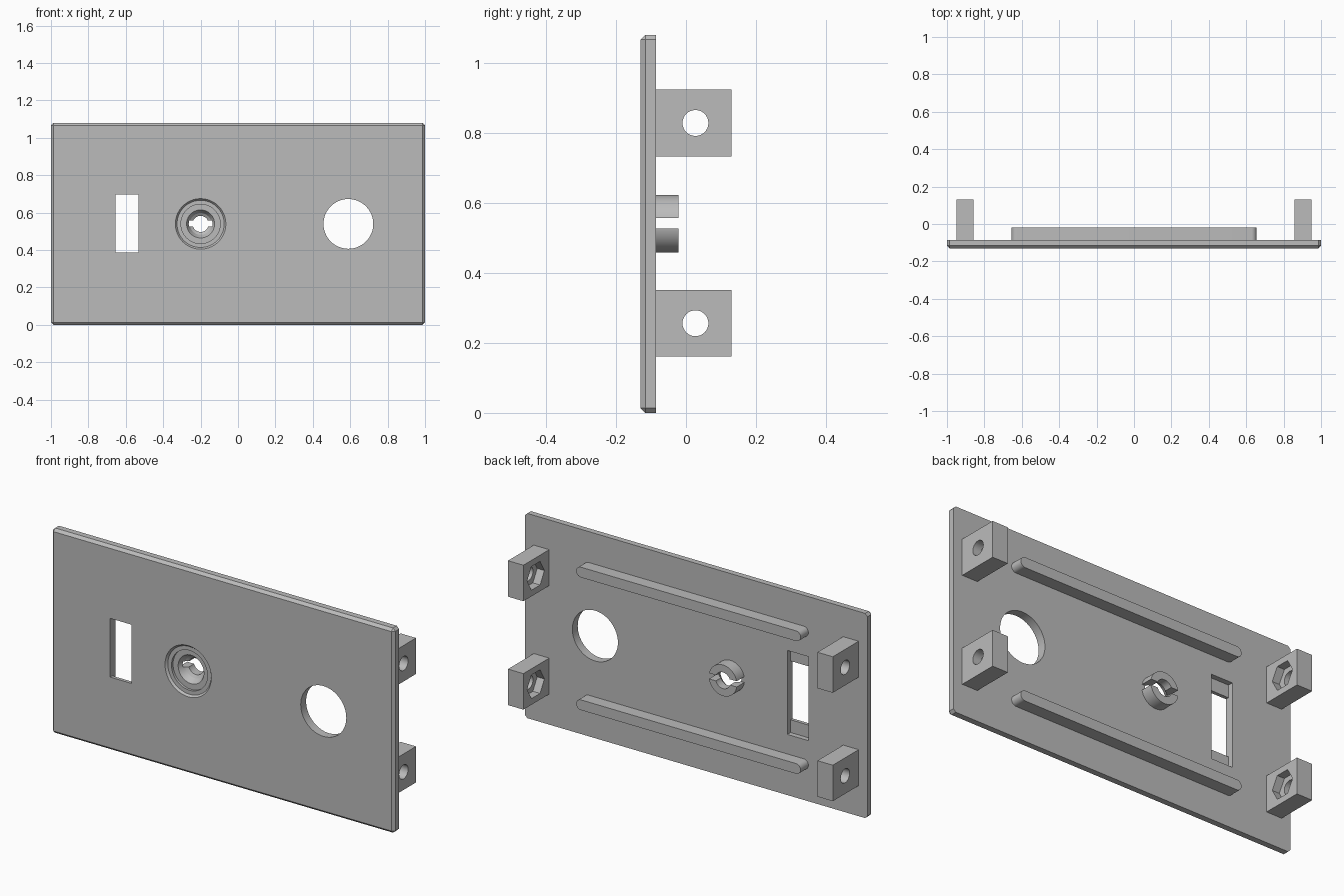
import bpy, bmesh, math

if "Cube" in bpy.data.objects:
    bpy.data.objects.remove(bpy.data.objects["Cube"], do_unlink=True)

grey = bpy.data.materials.new("plain_grey")
grey.use_nodes = True
grey.diffuse_color = (0.5, 0.5, 0.5, 1)
grey.node_tree.nodes["Principled BSDF"].inputs["Base Color"].default_value = (0.5, 0.5, 0.5, 1)

BACK, FRONT, MID = -0.085, -0.13, 0.54


def loft(name, rings):
    """Closed solid skinned through rings of equal point count."""
    bm = bmesh.new()
    loops = [[bm.verts.new(p) for p in ring] for ring in rings]
    n = len(loops[0])
    for a, b in zip(loops, loops[1:]):
        for i in range(n):
            j = (i + 1) % n
            bm.faces.new((a[i], a[j], b[j], b[i]))
    bm.faces.new(loops[0])
    bm.faces.new(loops[-1])
    bmesh.ops.recalc_face_normals(bm, faces=bm.faces)
    mesh = bpy.data.meshes.new(name)
    bm.to_mesh(mesh)
    bm.free()
    mesh.materials.append(grey)
    obj = bpy.data.objects.new(name, mesh)
    bpy.context.collection.objects.link(obj)
    return obj


def circle(u, v, r, n=64):
    return [(u + r * math.cos(math.tau * i / n), v + r * math.sin(math.tau * i / n))
            for i in range(n)]


def box(name, x0, x1, y0, y1, z0, z1):
    outline = [(x0, z0), (x1, z0), (x1, z1), (x0, z1)]
    return prism_y(name, outline, y0, y1)


def prism_y(name, outline, y0, y1):
    return loft(name, [[(u, y, v) for u, v in outline] for y in (y0, y1)])


def prism_x(name, outline, x0, x1):
    return loft(name, [[(x, u, v) for u, v in outline] for x in (x0, x1)])


def lathe_y(name, x, z, profile):
    return loft(name, [[(u, y, v) for u, v in circle(x, z, r)] for r, y in profile])


def activate(obj):
    bpy.ops.object.select_all(action="DESELECT")
    obj.select_set(True)
    bpy.context.view_layer.objects.active = obj


def cut(obj, *cutters):
    for cutter in cutters:
        mod = obj.modifiers.new("cut", "BOOLEAN")
        mod.operation = "DIFFERENCE"
        mod.solver = "EXACT"
        mod.object = cutter
        activate(obj)
        bpy.ops.object.modifier_apply(modifier=mod.name)
        bpy.data.objects.remove(cutter, do_unlink=True)


def smooth(obj):
    activate(obj)
    bpy.ops.object.shade_smooth_by_angle(angle=math.radians(25))


def bore():
    # Stepped recess, countersink and through hole
    return lathe_y("bore_cutter", -0.2, MID, [
        (0.135, FRONT - 0.02), (0.135, FRONT), (0.126, -0.119), (0.105, -0.119),
        (0.105, -0.106), (0.075, -0.106), (0.058, -0.075), (0.043, -0.065), (0.043, 0.05)])


# Face plate, chamfered everywhere but around the back
plate = box("face_plate", -1, 1, FRONT, BACK, 0, 1.08)
bm = bmesh.new()
bm.from_mesh(plate.data)
edges = [e for e in bm.edges if min(v.co.y for v in e.verts) < BACK - 0.01]
bmesh.ops.bevel(bm, geom=edges, offset=0.014, segments=1, affect="EDGES")
bm.to_mesh(plate.data)
bm.free()

# Openings: round window, slot with a longer pocket behind, button recess
cut(plate,
    prism_y("round_cutter", circle(0.59, MID, 0.133), -0.3, 0.1),
    box("slot_cutter", -0.655, -0.532, -0.3, 0.1, 0.387, 0.697),
    box("pocket_cutter", -0.655, -0.532, -0.112, 0.1, 0.32, 0.763),
    bore())
smooth(plate)

# Split collar behind the button recess
collar = lathe_y("split_collar", -0.2, MID, [(0.082, BACK - 0.006), (0.082, -0.022)])
cut(collar, bore(), box("split_cutter", -0.4, 0, -0.1, 0.05, 0.527, 0.557))
smooth(collar)

# Stiffening rails with rounded ends
for label, z in (("lower", 0.19), ("upper", 0.89)):
    r, half = 0.027, 0.628
    ends = [(side * half + r * math.sin(a) * side, z + r * math.cos(a) * side)
            for side in (1, -1) for a in [math.pi * i / 16 for i in range(17)]]
    smooth(prism_y(label + "_rail", ends, BACK - 0.006, -0.02))

# Mounting lugs with a cross hole and a hex nut pocket on the inner side
for side, label in ((1, "left"), (-1, "right")):
    for level, z in (("lower", 0.256), ("upper", 0.828)):
        x0, x1 = sorted((side * 0.858, side * 0.948))
        lug = box(f"{level}_{label}_lug", x0, x1, BACK - 0.006, 0.13, z - 0.095, z + 0.095)
        cut(lug,
            prism_x("hole_cutter", circle(0.027, z, 0.037, 32), -1.2 * side, 1.2 * side),
            prism_x("nut_cutter", circle(0.027, z, 0.072, 6), 0.8 * side, 0.9 * side))
        smooth(lug)
